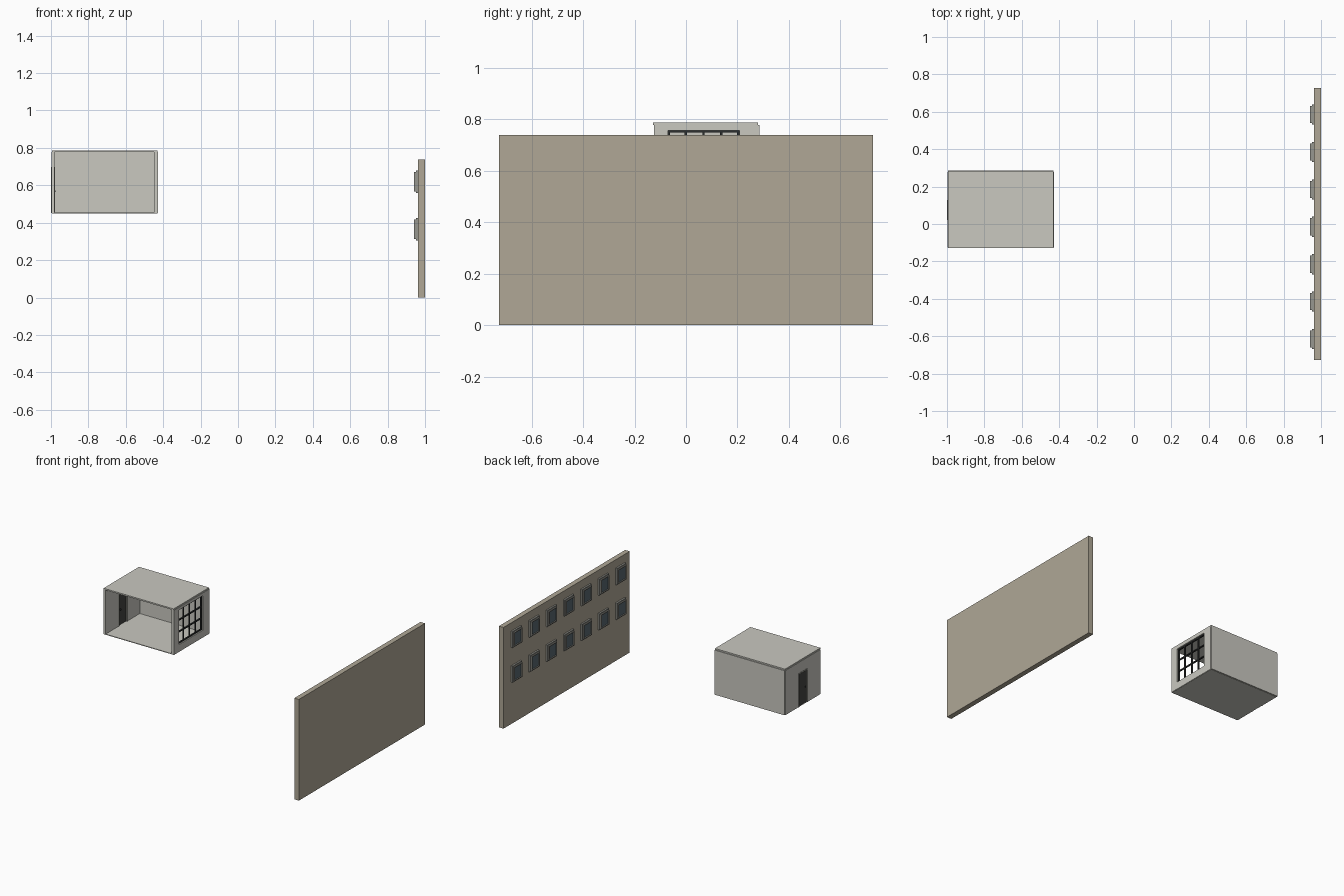
import bpy

cube = bpy.data.objects.get("Cube")
if cube:
    bpy.data.objects.remove(cube, do_unlink=True)


def material(name, rgb):
    m = bpy.data.materials.new(name)
    m.use_nodes = True
    color = (*[(c / 255) ** 2.2 for c in rgb], 1)
    m.diffuse_color = color
    m.node_tree.nodes["Principled BSDF"].inputs["Base Color"].default_value = color
    return m


plaster = material("pale plaster", (200, 199, 191))
tan = material("tan wall", (174, 166, 149))
trim = material("grey trim", (150, 150, 143))
glass = material("dark blue glass", (88, 104, 112))
metal = material("black metal", (48, 50, 50))
door_paint = material("dark door", (70, 70, 68))


def box(name, mat, x, y, z):
    """Box from (low, high) pairs on each axis."""
    corners = [(a, b, c) for a in x for b in y for c in z]
    faces = [(0, 1, 3, 2), (4, 6, 7, 5), (0, 4, 5, 1),
             (2, 3, 7, 6), (0, 2, 6, 4), (1, 5, 7, 3)]
    mesh = bpy.data.meshes.new(name)
    mesh.from_pydata(corners, [], faces)
    mesh.materials.append(mat)
    obj = bpy.data.objects.new(name, mesh)
    bpy.context.collection.objects.link(obj)
    return obj


def ring(name, mat, x, y, z, w, bottom=True):
    """Rectangular frame lying in the yz plane, w wide."""
    box(name + "_side_a", mat, x, (y[0], y[0] + w), z)
    box(name + "_side_b", mat, x, (y[1] - w, y[1]), z)
    inner = (y[0] + w, y[1] - w)
    box(name + "_top", mat, x, inner, (z[1] - w, z[1]))
    if bottom:
        box(name + "_bottom", mat, x, inner, (z[0], z[0] + w))


def pierced_wall(name, mat, x, y, z, hole_y, hole_z):
    """Wall in the yz plane with one rectangular opening."""
    box(name + "_front", mat, x, (y[0], hole_y[0]), z)
    box(name + "_rear", mat, x, (hole_y[1], y[1]), z)
    box(name + "_over", mat, x, hole_y, (hole_z[1], z[1]))
    if hole_z[0] > z[0]:
        box(name + "_under", mat, x, hole_y, (z[0], hole_z[0]))


# Long facade with two rows of windows on its inner side
box("facade", tan, (0.963, 1.0), (-0.727, 0.727), (0, 0.738))
for row in (0.365, 0.618):
    for col in range(7):
        cy = -0.615 + 0.2 * col
        y, z = (cy - 0.054, cy + 0.054), (row - 0.06, row + 0.06)
        ring("facade_window_frame", trim, (0.951, 0.964), y, z, 0.01)
        iy, iz = (y[0] + 0.008, y[1] - 0.008), (z[0] + 0.008, z[1] - 0.008)
        ring("facade_window_sash", trim, (0.942, 0.964), iy, iz, 0.007)
        box("facade_window_glass", glass, (0.948, 0.964),
            (iy[0] + 0.007, iy[1] - 0.007), (iz[0] + 0.007, iz[1] - 0.007))

# Room shell, open to the front
Y, Z = (-0.125, 0.278), (0.452, 0.777)
box("floor", plaster, (-0.995, -0.43), Y, (0.45, 0.455))
box("roof", plaster, (-0.995, -0.43), (-0.128, 0.28), (0.777, 0.787))
box("back_wall", plaster, (-0.995, -0.43), (0.268, 0.285), Z)
pierced_wall("window_wall", plaster, (-0.448, -0.427), Y, Z,
             (-0.07, 0.207), (0.505, 0.757))
pierced_wall("door_wall", plaster, (-0.998, -0.98), Y, Z,
             (0.03, 0.12), (0.452, 0.69))

# Barred window opening
bars_x = (-0.446, -0.436)
ring("window_frame", metal, bars_x, (-0.07, 0.207), (0.505, 0.757), 0.008)
for i in (1, 2, 3):
    cy = -0.07 + i * 0.069
    box("window_bar", metal, bars_x, (cy - 0.004, cy + 0.004), (0.505, 0.757))
for cz in (0.59, 0.675):
    box("window_crossbar", metal, bars_x, (-0.07, 0.207), (cz - 0.004, cz + 0.004))

# Door with its frame and knobs
ring("door_frame", trim, (-1.0, -0.978), (0.022, 0.128), (0.452, 0.698), 0.01, False)
box("door", door_paint, (-0.994, -0.986), (0.03, 0.12), (0.453, 0.69))
box("door_handle", metal, (-0.998, -0.975), (0.042, 0.05), (0.565, 0.573))
